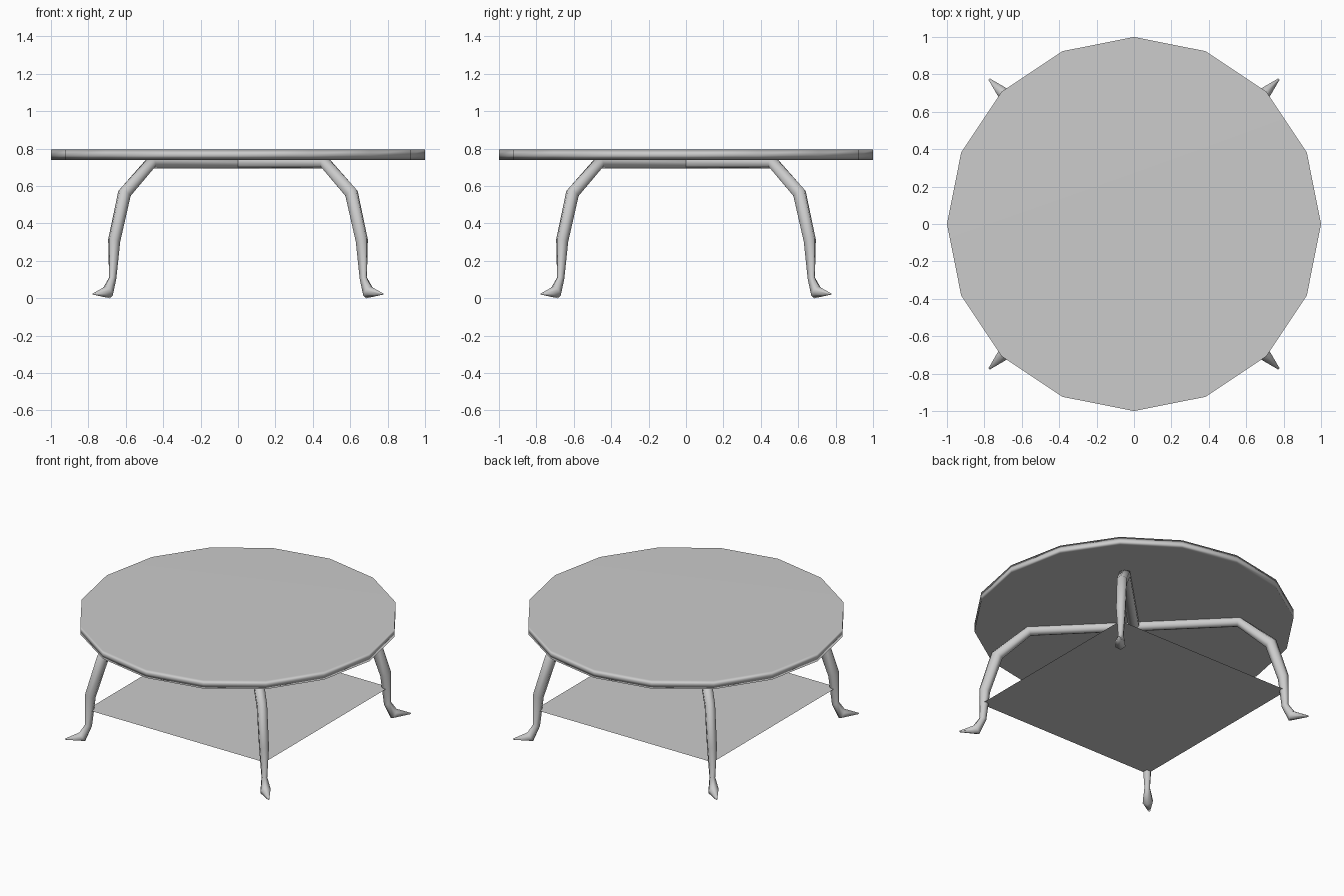
import bpy, bmesh, math
from mathutils import Vector

cube = bpy.data.objects.get("Cube")
if cube:
    bpy.data.objects.remove(cube, do_unlink=True)

grey = bpy.data.materials.new("plain_grey")
grey.use_nodes = True
colour = (0.6, 0.6, 0.6, 1)
grey.diffuse_color = colour
grey.node_tree.nodes["Principled BSDF"].inputs["Base Color"].default_value = colour


def loft(bm, rings):
    """Bridge matching rings of vertices and cap both ends."""
    for first, second in zip(rings, rings[1:]):
        for i in range(len(first)):
            j = (i + 1) % len(first)
            bm.faces.new((first[i], first[j], second[j], second[i]))
    bm.faces.new(rings[0])
    bm.faces.new(rings[-1])


def finish(bm, name):
    bmesh.ops.recalc_face_normals(bm, faces=bm.faces)
    for face in bm.faces:
        face.smooth = True
    mesh = bpy.data.meshes.new(name)
    bm.to_mesh(mesh)
    bm.free()
    mesh.materials.append(grey)
    ob = bpy.data.objects.new(name, mesh)
    bpy.context.collection.objects.link(ob)
    return ob


# Sixteen-sided table top, with corners on the axes and a softly shaded rim
TOP, UNDER, SIDES = 0.796, 0.738, 16
bm = bmesh.new()
loft(bm, [[bm.verts.new((math.cos(a), math.sin(a), z))
           for a in (math.tau * i / SIDES for i in range(SIDES))]
          for z in (UNDER, (UNDER + TOP) / 2, TOP)])
top = finish(bm, "table_top")
top.modifiers.new("soft_rim", "WEIGHTED_NORMAL")

# Thin square shelf whose corners meet the legs
SHELF = 0.678
bm = bmesh.new()
bm.faces.new([bm.verts.new((x * SHELF, y * SHELF, 0.215))
              for x, y in ((-1, -1), (1, -1), (1, 1), (-1, 1))])
finish(bm, "shelf")

# Leg rings: offset along x and y, height, tilt of ring, depth radius, side radius
RINGS = [
    (0.465, 0.725, 70, 0.034, 0.038),
    (0.607, 0.56, 36, 0.041, 0.035),
    (0.662, 0.308, 20, 0.036, 0.033),
    (0.670, 0.107, 18, 0.023, 0.019),
    (0.698, 0.031, 60, 0.036, 0.036),
    (0.774, 0.023, 90, 0.004, 0.006),
]


def leg_pair(name, sx, sides=6):
    """One beam under the top, bending down into a leg at each end."""
    out = Vector((sx, 1, 0))
    side = out.cross(Vector((0, 0, 1))).normalized()
    path = [(-1, ring) for ring in reversed(RINGS)] + [(1, ring) for ring in RINGS]
    bm = bmesh.new()
    rings = []
    for end, (reach, z, tilt, depth, width) in path:
        t = math.radians(tilt)
        across = out.normalized() * end * math.cos(t) + Vector((0, 0, math.sin(t)))
        centre = out * end * reach + Vector((0, 0, z))
        rings.append([bm.verts.new(centre + across * depth * math.cos(a)
                                   + side * width * math.sin(a))
                      for a in (math.tau * i / sides for i in range(sides))])
    loft(bm, rings)
    finish(bm, name)


# Two crossing pairs of curved legs
leg_pair("back_left_and_front_right_legs", 1)
leg_pair("back_right_and_front_left_legs", -1)
